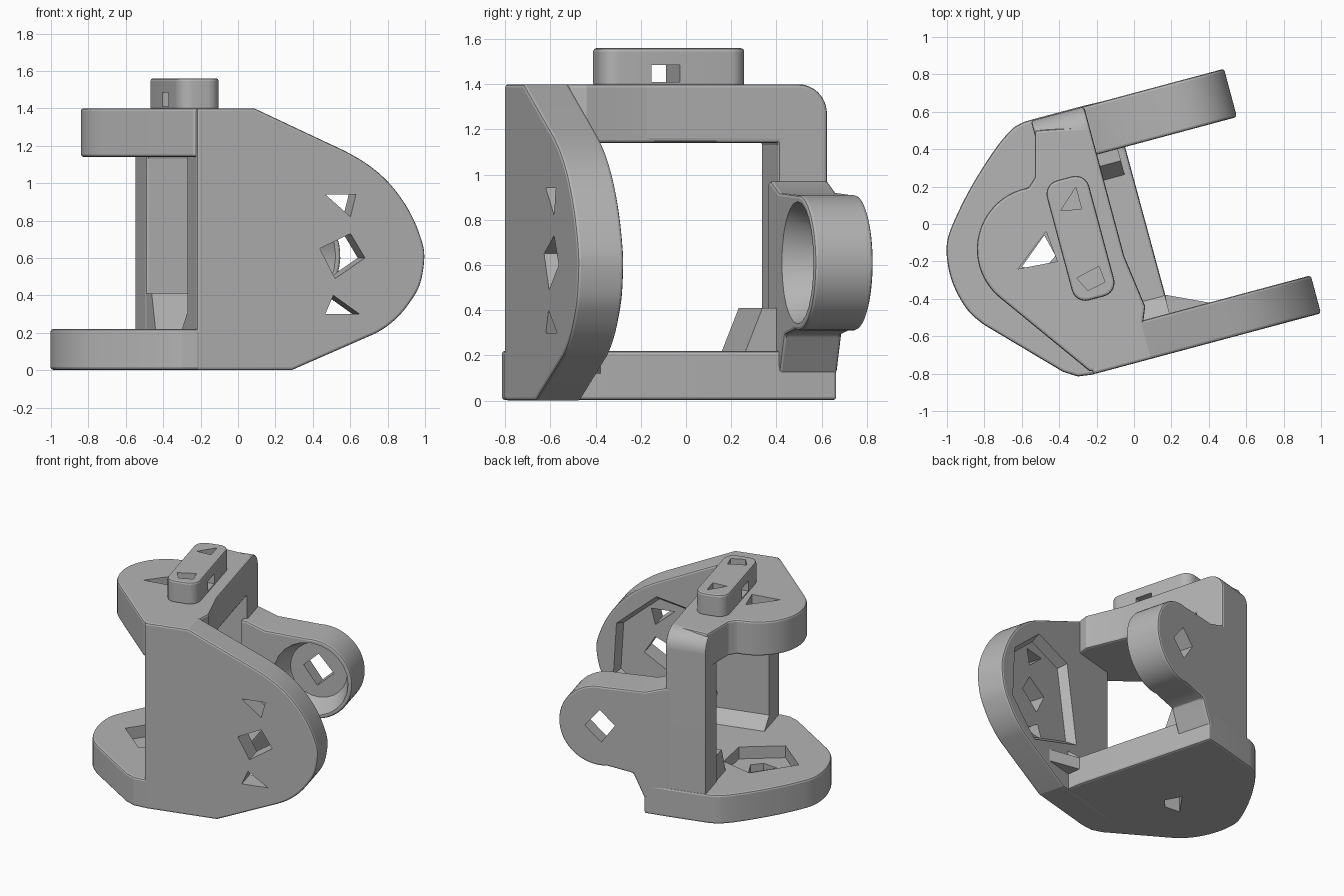
import bpy, bmesh, math
from mathutils import Matrix, Vector

cube = bpy.data.objects.get("Cube")
if cube:
    bpy.data.objects.remove(cube, do_unlink=True)

grey = bpy.data.materials.new("plain grey")
grey.use_nodes = True
colour = (0.46, 0.46, 0.46, 1)
grey.diffuse_color = colour
grey.node_tree.nodes["Principled BSDF"].inputs["Base Color"].default_value = colour

TURN = Matrix.Rotation(math.radians(15), 4, 'Z')
# Where a profile point (a, b) and an extrusion depth d go
PLANES = {
    "side": lambda a, b, d: Vector((a, d, b)),
    "cross": lambda a, b, d: Vector((d, a, b)),
    "plan": lambda a, b, d: Vector((a, b, d)),
}


def arc(cx, cy, r, start, end, n=20):
    angles = [math.radians(start + (end - start) * i / n) for i in range(n + 1)]
    return [(cx + r * math.cos(t), cy + r * math.sin(t)) for t in angles]


def flowing(points, steps=4):
    """Smooth open curve through the points; the end points only guide it."""
    p = [Vector(q) for q in points]
    out = []
    for i in range(1, len(p) - 2):
        for k in range(steps):
            t = k / steps
            out.append(tuple(0.5 * (2 * p[i] + (p[i + 1] - p[i - 1]) * t
                       + (2 * p[i - 1] - 5 * p[i] + 4 * p[i + 1] - p[i + 2]) * t ** 2
                       + (3 * p[i] - p[i - 1] - 3 * p[i + 1] + p[i + 2]) * t ** 3)))
    return out + [tuple(p[-2])]


def prism(name, plane, points, lo, hi, turned=True, scale=1.0):
    """Extrude a profile from lo to hi, tapering about its centre."""
    place = PLANES[plane]
    n = len(points)
    ca, cb = sum(p[0] for p in points) / n, sum(p[1] for p in points) / n
    bm = bmesh.new()
    low = [bm.verts.new(place(a, b, lo)) for a, b in points]
    high = [bm.verts.new(place(ca + (a - ca) * scale, cb + (b - cb) * scale, hi))
            for a, b in points]
    bm.faces.new(low)
    bm.faces.new(high)
    for i in range(n):
        j = (i + 1) % n
        bm.faces.new((low[i], low[j], high[j], high[i]))
    bmesh.ops.recalc_face_normals(bm, faces=bm.faces)
    if turned:
        bm.transform(TURN)
    mesh = bpy.data.meshes.new(name)
    bm.to_mesh(mesh)
    bm.free()
    mesh.materials.append(grey)
    obj = bpy.data.objects.new(name, mesh)
    bpy.context.collection.objects.link(obj)
    return obj


def finish(obj, cutters=(), bevel=0.014):
    """Round the rims, cut the openings and bake the result."""
    if bevel:
        mod = obj.modifiers.new("rim", 'BEVEL')
        mod.width, mod.segments, mod.angle_limit = bevel, 2, math.radians(40)
    for cutter in cutters:
        mod = obj.modifiers.new("opening", 'BOOLEAN')
        mod.operation, mod.solver, mod.object = 'DIFFERENCE', 'EXACT', cutter
    graph = bpy.context.evaluated_depsgraph_get()
    baked = bpy.data.meshes.new_from_object(obj.evaluated_get(graph))
    obj.modifiers.clear()
    obj.data = baked
    for cutter in cutters:
        bpy.data.objects.remove(cutter, do_unlink=True)
    bpy.ops.object.select_all(action='DESELECT')
    obj.select_set(True)
    bpy.context.view_layer.objects.active = obj
    bpy.ops.object.shade_smooth_by_angle(angle=math.radians(18))


# Front plate with rounded nose, three openings and a dished inner face
nose = flowing([(.2, 1.26), (.4, 1.173), (.55, 1.085), (.67, .975), (.765, .84), (.825, .7),
                (.842, .6), (.818, .46), (.76, .36), (.68, .27), (.573, .197), (.4, .12)])
front_plate = prism("front_plate", "side",
                    [(-.42, 0), (-.42, 1.4), (-.1, 1.4)] + nose + [(.107, 0)], -.72, -.51)
openings = [[(.29, .94), (.46, .94), (.43, .82)],
            [(.26, .65), (.43, .73), (.51, .6), (.345, .49)],
            [(.29, .3), (.335, .4), (.48, .3)]]
cuts = [prism("cutter", "side", o, -.9, -.4) for o in openings]
cuts.append(prism("cutter", "side", [(.0, .42), (.1, .95), (.4, 1.02), (.66, .8),
                                     (.68, .45), (.45, .25)], -.57, -.49, scale=1.15))
finish(front_plate, cuts)

# Base plate
base_outline = ([(-.22, -.805), (-.3, -.815), (-.38, -.79)]
                + flowing([(-.7, -.6), (-.8, -.54), (-.89, -.46), (-.96, -.34), (-.995, -.22),
                           (-1, -.1), (-.96, .02), (-.87, .2), (-.75, .39), (-.66, .5),
                           (-.6, .54), (-.54, .56), (-.4, .6)])
                + [(-.27, .632), (-.117, .668), (.17, -.39), (.2, -.6)])
base_plate = prism("base_plate", "plan", base_outline, 0.002, .22, turned=False)
cuts = [prism("cutter", "plan", [(-.6, -.23), (-.48, -.06), (-.42, -.17), (-.48, -.24)],
              -.1, .4, turned=False),
        prism("cutter", "plan", [(-.8, -.2), (-.6, .1), (-.35, .05), (-.3, -.2),
                                 (-.55, -.4)], .13, .23, turned=False)]
finish(base_plate, cuts)

# Top plate with rounded lobe
top_outline = ([(-.2, -.79), (-.24, -.785)] + arc(-.505, -.135, .335, 230, 100)
               + [(-.53, .25), (-.53, .5), (-.24, .52), (-.07, -.13), (.06, -.44),
                  (.04, -.6), (0, -.72)])
top_plate = prism("top_plate", "plan", top_outline, 1.14, 1.4, turned=False)
cuts = [prism("cutter", "plan", [(-.62, -.24), (-.47, -.04), (-.41, -.2)],
              1, 1.6, turned=False),
        prism("cutter", "plan", [(-.72, -.2), (-.62, .02), (-.4, .02), (-.32, -.25),
                                 (-.55, -.36)], 1.1, 1.28, turned=False, scale=.8)]
finish(top_plate, cuts)

# Back column running into the top beam
column = prism("back_column", "cross",
               [(.45, 0.002), (.675, 0.002), (.675, 1.27)] + arc(.545, 1.27, .13, 5, 90, 8)
               + [(-.3, 1.4), (-.3, 1.145), (.45, 1.145)], -.39, -.095)
finish(column)

# Back arm with round end, dished towards the middle
back_arm = prism("back_arm", "side",
                 [(-.13, .1), (.06, .12), (.14, .29)] + arc(.38, .61, .3, -100, 95, 28)
                 + [(.05, .92), (-.09, .97), (-.13, .97)], .41, .677)
cuts = [prism("cutter", "side", arc(.38, .61, .275, 0, 345, 23), .4, .57, scale=.75),
        prism("cutter", "side", [(.27, .63), (.38, .73), (.49, .6), (.37, .49)], .3, .8)]
finish(back_arm, cuts)

# Gussets bracing the corners
finish(prism("column_gusset", "cross", [(.26, .2), (.345, .41), (.5, .41), (.5, .2)],
             -.385, .02), bevel=0)
finish(prism("front_lower_gusset", "cross", [(-.6, .2), (-.6, .3), (-.51, .3), (-.4, .21)],
             -.42, .06), bevel=0)
finish(prism("front_side_gusset", "plan", [(.02, -.52), (.066, -.41), (.3, -.52)],
             .12, .21), bevel=0)

# Connector block on top, with two wells and a cross slot
block_outline = []
for cx, cy, start in ((1, 1, 0), (-1, 1, 90), (-1, -1, 180), (1, -1, 270)):
    block_outline += arc(-.296 + cx * .042, cy * .257, .075, start, start + 90, 6)
block = prism("connector_block", "plan", block_outline, 1.39, 1.56)
cuts = [prism("cutter", "plan", [(-.36, .17), (-.25, .27), (-.25, .15)], 1.45, 1.6),
        prism("cutter", "plan", [(-.37, -.2), (-.24, -.17), (-.23, -.26), (-.33, -.28)],
              1.45, 1.6),
        prism("cutter", "cross", [(-.11, 1.41), (-.11, 1.485), (.02, 1.485), (.02, 1.41)],
              -.6, 0)]
finish(block, cuts)
